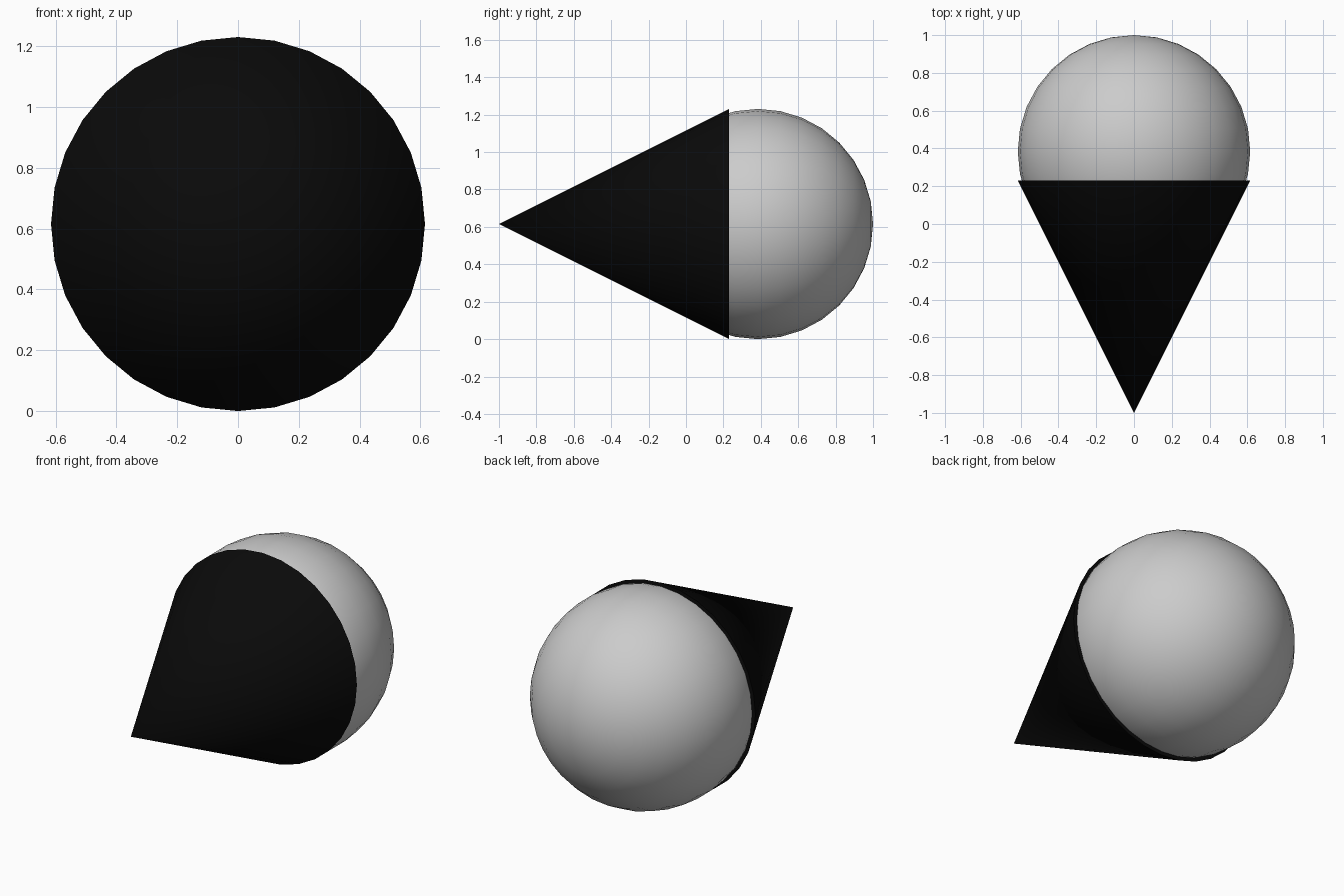
import bpy, math

if "Cube" in bpy.data.objects:
    bpy.data.objects.remove(bpy.data.objects["Cube"])

R = 2 / 3.25  # shared radius, so the total length is 2

black = bpy.data.materials.new("black")
black.diffuse_color = (0.003, 0.003, 0.003, 1)
black.use_nodes = True
black.node_tree.nodes["Principled BSDF"].inputs["Base Color"].default_value = black.diffuse_color

# Pointed cone: apex to the front, closed base against the ball
bpy.ops.mesh.primitive_cone_add(vertices=32, radius1=R, radius2=0, depth=2 * R,
                                location=(0, R - 1, R),
                                rotation=(math.radians(90), 0, 0))
cone = bpy.context.object
cone.name = "cone"
cone.data.materials.append(black)
bpy.ops.object.shade_smooth_by_angle(angle=math.radians(40))

# Round ball, sunk into the base of the cone
bpy.ops.mesh.primitive_uv_sphere_add(segments=32, ring_count=16, radius=R,
                                     location=(0, 1 - R, R),
                                     rotation=(math.radians(90), 0, 0))
ball = bpy.context.object
ball.name = "ball"
bpy.ops.object.shade_smooth()
